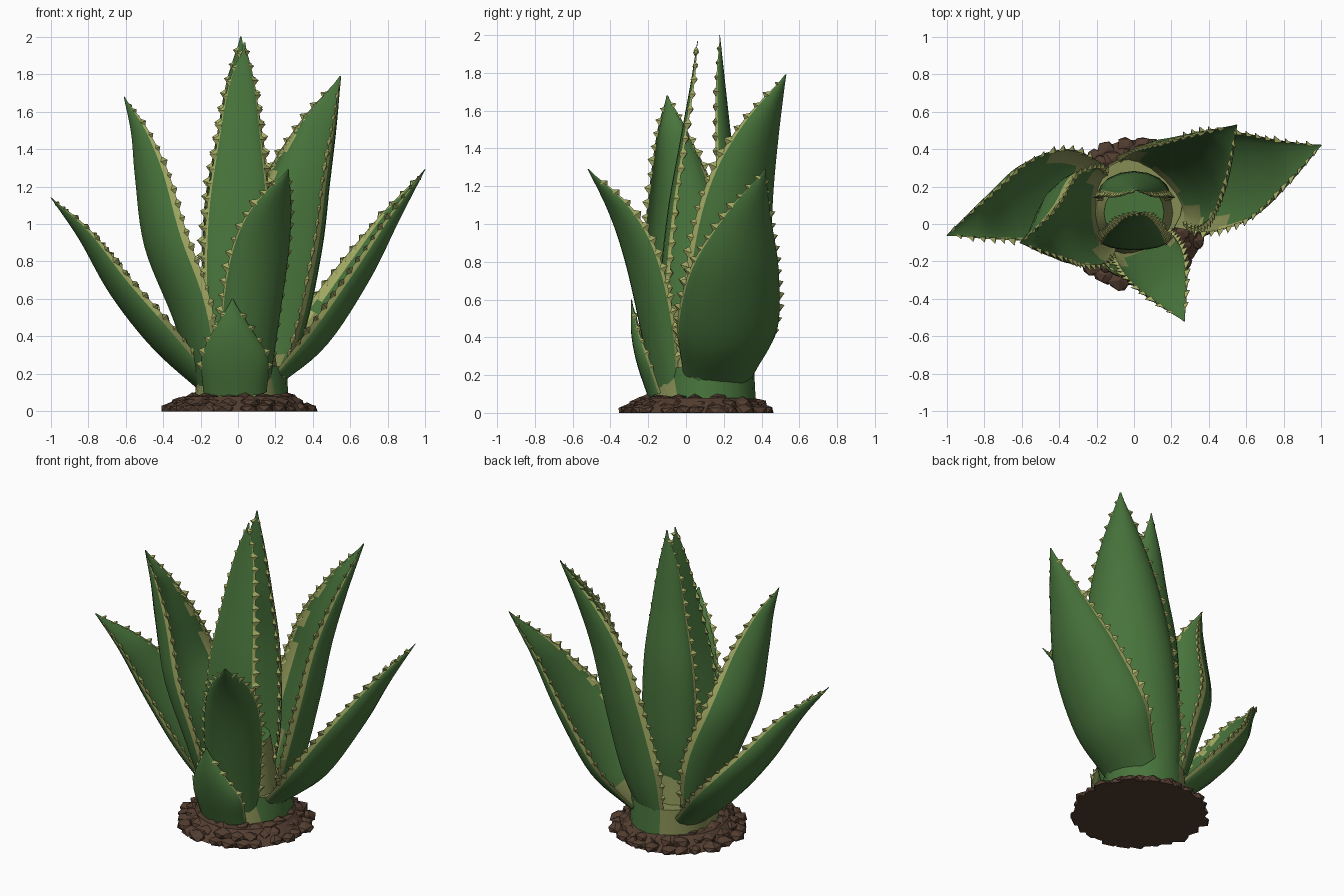
import bpy, bmesh, math, random
from mathutils import Vector, Matrix

if "Cube" in bpy.data.objects:
    bpy.data.objects.remove(bpy.data.objects["Cube"])

random.seed(4)

def material(name, rgb):
    m = bpy.data.materials.new(name)
    m.diffuse_color = (*rgb, 1)
    m.use_nodes = True
    m.node_tree.nodes["Principled BSDF"].inputs["Base Color"].default_value = m.diffuse_color
    return m

GREEN = material("leaf green", (0.065, 0.175, 0.045))
MARGIN = material("margin yellow green", (0.38, 0.42, 0.13))
PALE = material("pale base", (0.24, 0.27, 0.09))
SOIL = material("soil brown", (0.085, 0.047, 0.030))

def finish(bm, name, mats, smooth=False):
    me = bpy.data.meshes.new(name)
    bm.to_mesh(me)
    bm.free()
    ob = bpy.data.objects.new(name, me)
    bpy.context.collection.objects.link(ob)
    for m in mats:
        me.materials.append(m)
    if smooth:
        bpy.ops.object.select_all(action='DESELECT')
        ob.select_set(True)
        bpy.context.view_layer.objects.active = ob
        bpy.ops.object.shade_smooth_by_angle(angle=math.radians(40))
    return ob

def catmull(p, n):
    """Smooth samples through rows of numbers, with any number of columns."""
    p = [tuple(2 * a - b for a, b in zip(p[0], p[1]))] + p + \
        [tuple(2 * a - b for a, b in zip(p[-1], p[-2]))]
    out = []
    for i in range(1, len(p) - 2):
        for k in range(n + (i == len(p) - 3)):
            t = k / n
            out.append([0.5 * (2 * b + (c - a) * t + (2 * a - 5 * b + 4 * c - d) * t * t
                               + (3 * b - a - 3 * c + d) * t ** 3)
                        for a, b, c, d in zip(*p[i - 1:i + 3])])
    return out

ANGLES = [0, 10, 24, 45, 67, 90, 113, 135, 156, 170, 180]

def leaf(name, azimuth, rows, outer_band=1):
    """Cupped leaf. Rows give the outer spine x, y, z, then half width and cup depth."""
    a = math.radians(azimuth)
    side = Vector((-math.sin(a), math.cos(a), 0))
    s = catmull(rows, 6)
    pts = [Vector(r[:3]) for r in s]
    bm = bmesh.new()
    rings, edges = [], []
    for i, r in enumerate(s):
        t = (pts[min(i + 1, len(s) - 1)] - pts[max(i - 1, 0)]).normalized()
        n = side.cross(t).normalized()
        w, d = max(r[3], 0.004), max(r[4], 0.004)
        c = pts[i] - n * d
        thick = min(0.05, d * 0.6)
        ring = []
        for q in ANGLES:
            q = math.radians(q)
            ring.append(bm.verts.new(c + side * w * math.cos(q) + n * d * math.sin(q)))
        for q in reversed(ANGLES[1:-1]):
            q = math.radians(q)
            ring.append(bm.verts.new(c + side * w * math.cos(q) + n * (d - thick) * math.sin(q)))
        rings.append(ring)
        edges.append((c, w, t, n))
    m, last = len(rings[0]), len(ANGLES) - 1
    for i in range(len(rings) - 1):
        for j in range(m):
            k = (j + 1) % m
            f = bm.faces.new((rings[i][j], rings[i][k], rings[i + 1][k], rings[i + 1][j]))
            inner = j >= last
            near = min(j - last, m - 1 - j) if inner else min(j, last - 1 - j)
            # pale margin bands, and paler flesh low down beside the margins
            if i < len(rings) - 2 and (near < outer_band or (inner and near == 1 and random.random() < 0.5)):
                f.material_index = 1
            z = f.calc_center_median().z
            if near < (3 if inner else 1) and z < 0.5 or inner and z < 0.28:
                f.material_index = 2
    bm.faces.new(rings[0])
    bm.faces.new(rings[-1])
    # spines along both margins
    for sg in (1, -1):
        run = 0
        for i in range(3, len(edges) - 1):
            c, w, t, n = edges[i]
            p0, p1 = edges[i - 1][0] + side * sg * edges[i - 1][1], c + side * sg * w
            step = (p1 - p0).length
            run += step
            while run > 0.08:
                run -= 0.08
                p = p1.lerp(p0, min(run / step, 1))
                size = random.uniform(0.8, 1.2) * (0.6 + 0.4 * min(1, w / 0.1))
                along = (p1 - p0).normalized()
                out = (side * sg - n * 0.6 + t * 0.25).normalized()
                tip = bm.verts.new(p + out * 0.03 * size)
                b = [bm.verts.new(p + v * size - out * 0.01) for v in
                     (along * 0.032, n * 0.018, along * -0.032, n * -0.018)]
                for k in range(4):
                    bm.faces.new((b[k], b[(k + 1) % 4], tip)).material_index = 1
    bmesh.ops.recalc_face_normals(bm, faces=bm.faces)
    finish(bm, name, (GREEN, MARGIN, PALE), True)

leaf("low_left_leaf", 180, [(-.17, .12, .08, .17, .10), (-.45, .15, .33, .25, .16),
     (-.68, .12, .62, .21, .14), (-.85, .03, .92, .11, .08), (-1, -.06, 1.14, 0, 0)])
leaf("low_right_leaf", 10, [(.22, .18, .14, .19, .09), (.47, .24, .35, .27, .17),
     (.70, .28, .70, .235, .15), (.86, .34, 1.02, .12, .08), (1, .42, 1.29, 0, 0)])
leaf("tall_left_leaf", 185, [(-.2, .05, .08, .18, .10), (-.35, .03, .5, .26, .20),
     (-.5, 0, .88, .24, .22), (-.55, -.05, 1.25, .15, .17), (-.57, -.08, 1.48, .08, .09),
     (-.61, -.1, 1.68, 0, 0)])
leaf("tall_right_leaf", 45, [(.14, .24, .08, .20, .10), (.26, .30, .4, .27, .20),
     (.355, .35, .85, .27, .20), (.415, .39, 1.2, .22, .17), (.48, .45, 1.5, .13, .10),
     (.55, .53, 1.79, 0, 0)])
leaf("front_leaf", -65, [(.05, -.15, .08, .15, .06), (.1, -.22, .45, .17, .10),
     (.15, -.30, .8, .17, .10), (.2, -.39, 1.05, .12, .07), (.27, -.52, 1.29, 0, 0)])
leaf("small_front_leaf", -93, [(-.02, -.20, .08, .17, .08), (-.02, -.26, .26, .18, .08),
     (-.03, -.29, .42, .11, .05), (-.03, -.29, .6, 0, 0)])
leaf("centre_front_leaf", -90, [(0, -.12, .08, .15, .05), (0, -.14, .6, .18, .05),
     (0, -.10, 1.05, .17, .045), (.01, -.03, 1.45, .12, .03), (.02, .025, 1.75, .07, .02),
     (.035, .06, 1.97, 0, 0)], 2)
leaf("centre_back_leaf", 90, [(0, .20, .2, .14, .08), (0, .27, .6, .19, .12),
     (0, .28, 1.1, .18, .12), (.01, .235, 1.5, .12, .08), (.01, .205, 1.77, .07, .045),
     (.015, .18, 2.0, 0, 0)])

def stump(name, x, y, z, h, r1, r2, is_green):
    """Short stem; is_green picks the green faces by their normal, the rest stay pale."""
    bm = bmesh.new()
    bmesh.ops.create_cone(bm, cap_ends=True, segments=20, radius1=r1, radius2=r2, depth=h,
                          matrix=Matrix.Translation((x, y, z + h / 2)))
    bm.normal_update()
    for f in bm.faces:
        f.material_index = 0 if is_green(f.normal) else 1
    return finish(bm, name, (GREEN, PALE), True)

# stem where the leaves meet
stump("leaf_collar", .02, .12, .05, .19, .25, .24, lambda n: n.x + n.y * 0.4 > 0.2)
stump("pale_core", 0, .06, .05, .52, .235, .16, lambda n: n.z > 0.9)

# soil mound with clumps
bm = bmesh.new()
bmesh.ops.create_cone(bm, cap_ends=True, segments=28, radius1=.39, radius2=.30, depth=.08,
                      matrix=Matrix.Translation((.01, .06, .04)))
for r, z, size, count in ((.37, .012, .062, 25), (.32, .045, .062, 22), (.26, .07, .055, 18)):
    for k in range(count):
        a = math.tau * (k + random.uniform(-.3, .3)) / count
        rr = r + random.uniform(-.025, .01)
        s = size * random.uniform(.8, 1.15)
        v = bmesh.ops.create_icosphere(bm, subdivisions=1, radius=1, matrix=
            Matrix.Translation((.01 + rr * math.cos(a), .06 + rr * math.sin(a), z))
            @ Matrix.Rotation(random.random() * 6, 4, 'Z')
            @ Matrix.Diagonal((s, s * .85, s * .55, 1)))['verts']
        for q in v:
            q.co += Vector([random.uniform(-.006, .006) for _ in range(3)])
            q.co.z = max(q.co.z, 0)
finish(bm, "soil_mound", (SOIL,))
